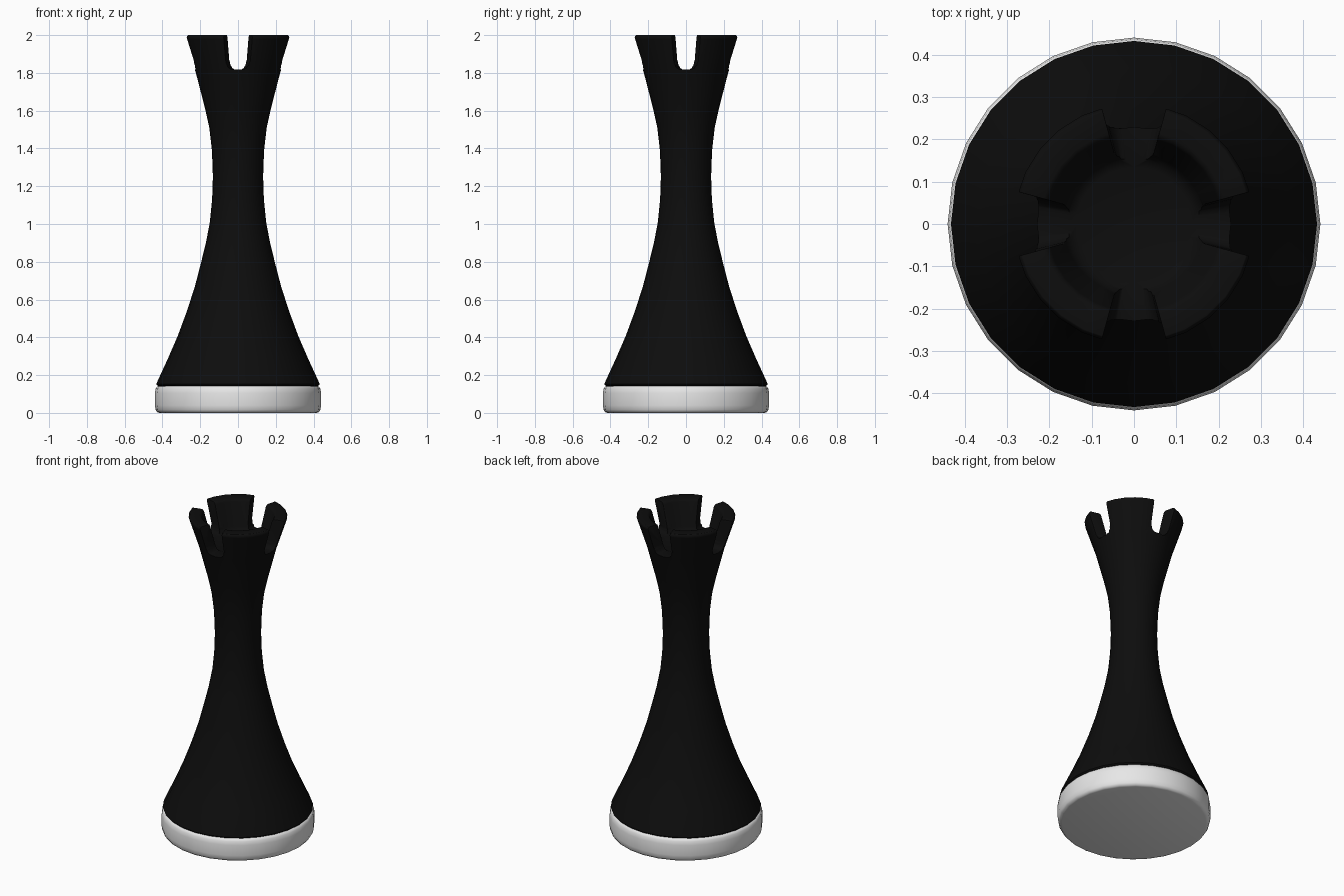
import bpy, bmesh, math

if "Cube" in bpy.data.objects:
    bpy.data.objects.remove(bpy.data.objects["Cube"])

SIDES = 28

def material(name, value):
    m = bpy.data.materials.new(name)
    m.diffuse_color = (value, value, value, 1)
    m.use_nodes = True
    m.node_tree.nodes["Principled BSDF"].inputs["Base Color"].default_value = m.diffuse_color
    return m

def make_object(name, bm, mat):
    bmesh.ops.recalc_face_normals(bm, faces=bm.faces[:])
    me = bpy.data.meshes.new(name)
    bm.to_mesh(me)
    bm.free()
    ob = bpy.data.objects.new(name, me)
    bpy.context.collection.objects.link(ob)
    if mat:
        me.materials.append(mat)
    return ob

def lathe(name, profile, mat):
    # Closed solid of revolution from (radius, z) points, capped at both ends
    bm = bmesh.new()
    rings = []
    for r, z in profile:
        rings.append([bm.verts.new((r * math.cos(2 * math.pi * i / SIDES),
                                    r * math.sin(2 * math.pi * i / SIDES), z))
                      for i in range(SIDES)])
    for a, b in zip(rings, rings[1:]):
        for i in range(SIDES):
            j = (i + 1) % SIDES
            bm.faces.new((a[i], a[j], b[j], b[i]))
    bm.faces.new(rings[0])
    bm.faces.new(rings[-1])
    return make_object(name, bm, mat)

def smooth(ob, angle):
    bpy.ops.object.select_all(action='DESELECT')
    ob.select_set(True)
    bpy.context.view_layer.objects.active = ob
    bpy.ops.object.shade_smooth_by_angle(angle=math.radians(angle))

black = material("black", 0.004)
white = material("white", 0.8)

# Base disc with rounded rims
base = lathe("base", [(0.415, 0), (0.428, 0.004), (0.436, 0.016), (0.44, 0.04),
                      (0.44, 0.105), (0.436, 0.128), (0.428, 0.14), (0.415, 0.144)], white)
smooth(base, 60)

# Flared body with a hollow crown
body = lathe("body", [(0.415, 0.142), (0.428, 0.145), (0.432, 0.152), (0.426, 0.168),
                      (0.37, 0.29), (0.32, 0.405), (0.27, 0.54), (0.228, 0.67), (0.197, 0.79),
                      (0.17, 0.9), (0.149, 1.01), (0.137, 1.13), (0.133, 1.25), (0.138, 1.39),
                      (0.152, 1.51), (0.174, 1.61), (0.223, 1.8), (0.281, 1.978), (0.284, 1.99),
                      (0.277, 2.0), (0.222, 2.0), (0.213, 1.996), (0.207, 1.985),
                      (0.167, 1.845), (0.155, 1.82), (0.135, 1.812)], black)

# Four wedge slots that split the crown into battlements
slot = [(15.5, 2.1), (15.5, 1.865), (14, 1.84), (11, 1.823), (7, 1.818)]
slot = slot + [(-a, z) for a, z in reversed(slot)]
bm = bmesh.new()
for k in range(4):
    ends = [[bm.verts.new((r * math.cos(math.radians(a + 90 * k)),
                           r * math.sin(math.radians(a + 90 * k)), z)) for a, z in slot]
            for r in (0.09, 0.4)]
    for i in range(len(slot)):
        j = (i + 1) % len(slot)
        bm.faces.new((ends[0][i], ends[0][j], ends[1][j], ends[1][i]))
    bm.faces.new(ends[0])
    bm.faces.new(ends[1])
cutter = make_object("slot_cutter", bm, None)
cut = body.modifiers.new("slots", 'BOOLEAN')
cut.operation = 'DIFFERENCE'
cut.solver = 'EXACT'
cut.object = cutter
bpy.context.view_layer.objects.active = body
bpy.ops.object.modifier_apply(modifier="slots")
bpy.data.objects.remove(cutter)

# Soften the battlement edges
bm = bmesh.new()
bm.from_mesh(body.data)
bmesh.ops.remove_doubles(bm, verts=bm.verts[:], dist=0.0005)
edges = [e for e in bm.edges if len(e.link_faces) == 2 and min(v.co.z for v in e.verts) > 1.85
         and e.calc_face_angle() > math.radians(50)]
bmesh.ops.bevel(bm, geom=edges, offset=0.008, segments=2, profile=0.5,
                affect='EDGES', clamp_overlap=True)
bm.to_mesh(body.data)
bm.free()
smooth(body, 50)
